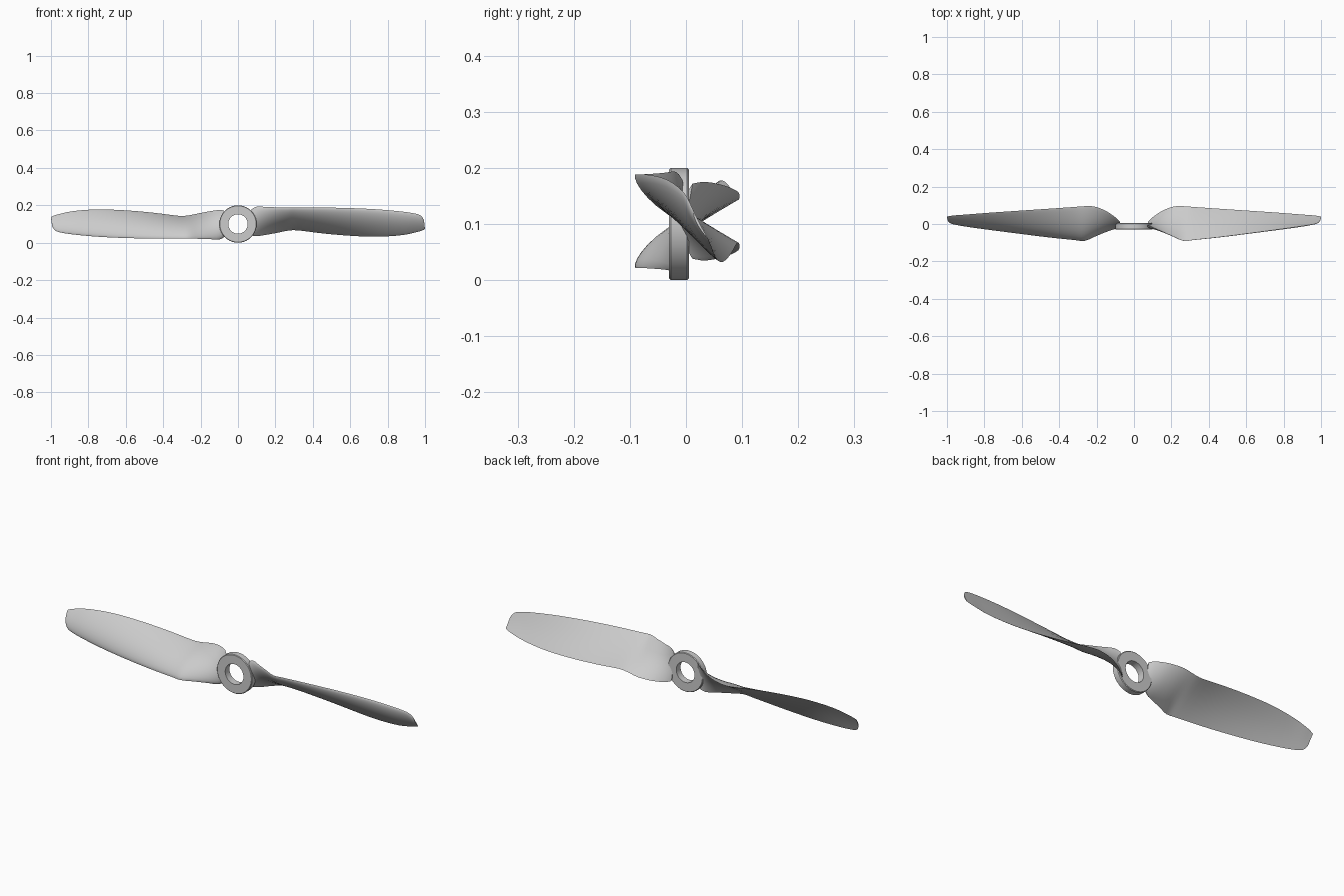
import bpy, bmesh, math
from mathutils import Vector, Matrix

if "Cube" in bpy.data.objects:
    bpy.data.objects.remove(bpy.data.objects["Cube"])

HUB_Z, BLADE_Z = 0.1, 0.105

# blade outline: leading edge (x, y, z), trailing edge (x, y, z), thickness
STATIONS = [
    ((0.072, -0.006, 0.178), (0.075, 0.012, 0.038), 0.020),
    ((0.10, -0.018, 0.193), (0.10, 0.036, 0.035), 0.024),
    ((0.15, -0.040, 0.191), (0.15, 0.070, 0.042), 0.026),
    ((0.21, -0.067, 0.189), (0.21, 0.093, 0.053), 0.027),
    ((0.265, -0.090, 0.188), (0.265, 0.095, 0.064), 0.027),
    ((0.32, -0.085, 0.188), (0.32, 0.091, 0.066), 0.027),
    ((0.45, -0.071, 0.188), (0.45, 0.082, 0.050), 0.026),
    ((0.60, -0.052, 0.185), (0.60, 0.072, 0.037), 0.024),
    ((0.75, -0.032, 0.178), (0.75, 0.062, 0.032), 0.021),
    ((0.88, -0.014, 0.166), (0.88, 0.052, 0.041), 0.017),
    ((0.95, -0.003, 0.155), (0.96, 0.046, 0.058), 0.012),
    ((0.978, 0.004, 0.144), (0.988, 0.042, 0.067), 0.009),
    ((0.994, 0.014, 0.122), (1.0, 0.040, 0.073), 0.005),
]


def catmull(a, b, c, d, t):
    return 0.5 * (2 * b + (c - a) * t + (2 * a - 5 * b + 4 * c - d) * t * t
                  + (3 * b - a - 3 * c + d) * t ** 3)


def refined(steps=3):
    rows = [list(a) + list(b) + [t] for a, b, t in STATIONS]
    n = len(rows)
    for i in range(n - 1):
        q = [rows[max(0, min(n - 1, i + k))] for k in (-1, 0, 1, 2)]
        for s in range(steps):
            yield [catmull(*v, s / steps) for v in zip(*q)]
    yield rows[-1]


def section(row, n=14):
    # cambered aerofoil loop: convex towards the front, slightly hollow behind
    a, b, th = Vector(row[:3]), Vector(row[3:6]), row[6]
    chord = b - a
    normal = Vector((0, chord.z, -chord.y)).normalized()
    us = [(1 - math.cos(math.pi * i / n)) / 2 for i in range(n + 1)]
    front = [a + chord * u + normal * th * (math.sin(math.pi * u ** 0.75)) ** 0.8
             if 0 < u < 1 else a + chord * u for u in us]
    back = [a + chord * u + normal * th * 0.15 * math.sin(math.pi * u)
            for u in us[1:-1]]
    return front + back[::-1]


def finish(bm, name, angle):
    bmesh.ops.recalc_face_normals(bm, faces=bm.faces)
    me = bpy.data.meshes.new(name)
    bm.to_mesh(me)
    bm.free()
    ob = bpy.data.objects.new(name, me)
    bpy.context.collection.objects.link(ob)
    bpy.ops.object.select_all(action='DESELECT')
    ob.select_set(True)
    bpy.context.view_layer.objects.active = ob
    bpy.ops.object.shade_smooth_by_angle(angle=math.radians(angle))
    return ob


def make_blade(name, turn):
    bm = bmesh.new()
    c = Vector((0, 0, BLADE_Z))
    spin = Matrix.Translation(c) @ Matrix.Rotation(turn, 4, 'Y') @ Matrix.Translation(-c)
    rings = [[bm.verts.new(spin @ p) for p in section(r)] for r in refined()]
    for r0, r1 in zip(rings, rings[1:]):
        m = len(r0)
        for j in range(m):
            k = (j + 1) % m
            bm.faces.new((r0[j], r0[k], r1[k], r1[j]))
    bm.faces.new(rings[0])
    bm.faces.new(rings[-1])
    return finish(bm, name, 40)


# two blades, half a turn apart
make_blade("right_blade", 0)
make_blade("left_blade", math.pi)

# hub ring with small bevels, lathed around the y axis
R, r, y0, y1, e = 0.1, 0.052, -0.03, 0.005, 0.003
profile = [(r, y0), (R - e, y0), (R, y0 + e), (R, y1 - e), (R - e, y1), (r, y1)]
bm = bmesh.new()
N = 64
rings = [[bm.verts.new((p * math.cos(2 * math.pi * i / N), y,
                        HUB_Z + p * math.sin(2 * math.pi * i / N)))
          for p, y in profile] for i in range(N)]
for i in range(N):
    a, b = rings[i], rings[(i + 1) % N]
    for j in range(len(profile)):
        k = (j + 1) % len(profile)
        bm.faces.new((a[j], a[k], b[k], b[j]))
finish(bm, "hub_ring", 30)
